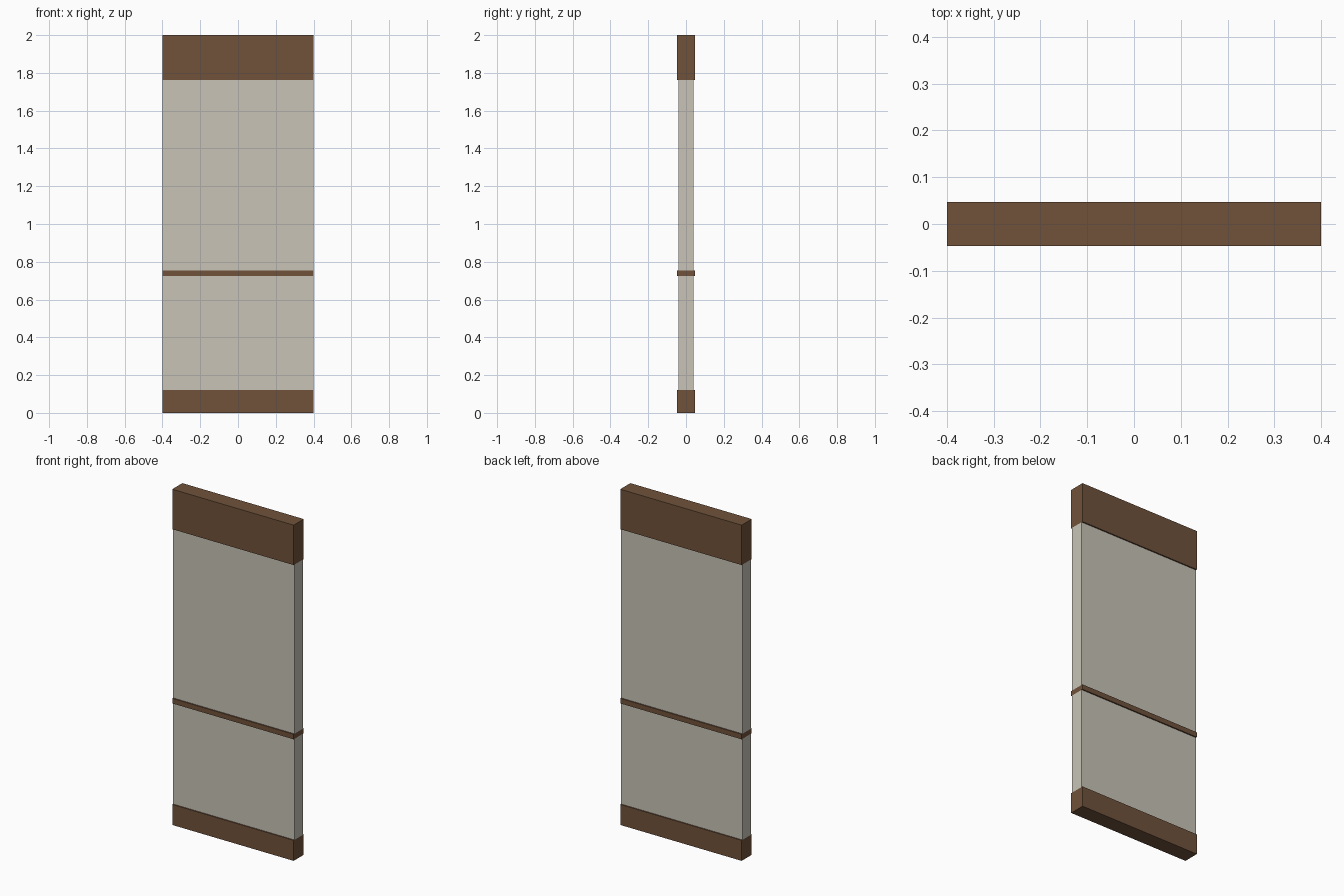
import bpy
import bmesh

if "Cube" in bpy.data.objects:
    bpy.data.objects.remove(bpy.data.objects["Cube"])


def material(name, rgb):
    m = bpy.data.materials.new(name)
    m.diffuse_color = (*rgb, 1.0)
    m.use_nodes = True
    m.node_tree.nodes["Principled BSDF"].inputs["Base Color"].default_value = m.diffuse_color
    return m


WOOD = material("brown wood", (0.162, 0.085, 0.043))
PLASTER = material("pale plaster", (0.578, 0.552, 0.474))

WIDTH = 0.80


def slab(name, depth, z0, z1, mat):
    """Full-width box, centred on x and y, from z0 to z1."""
    bm = bmesh.new()
    bmesh.ops.create_cube(bm, size=1.0)
    for v in bm.verts:
        v.co.x *= WIDTH
        v.co.y *= depth
        v.co.z = z1 if v.co.z > 0 else z0
    mesh = bpy.data.meshes.new(name)
    bm.to_mesh(mesh)
    bm.free()
    mesh.materials.append(mat)
    obj = bpy.data.objects.new(name, mesh)
    bpy.context.collection.objects.link(obj)


TRIM, WALL = 0.095, 0.08

# Wooden trims
slab("baseboard", TRIM, 0.0, 0.122, WOOD)
slab("chair_rail", TRIM, 0.724, 0.754, WOOD)
slab("top_beam", TRIM, 1.762, 2.0, WOOD)

# Plaster wall between the trims
slab("lower_wall", WALL, 0.122, 0.724, PLASTER)
slab("upper_wall", WALL, 0.754, 1.762, PLASTER)
